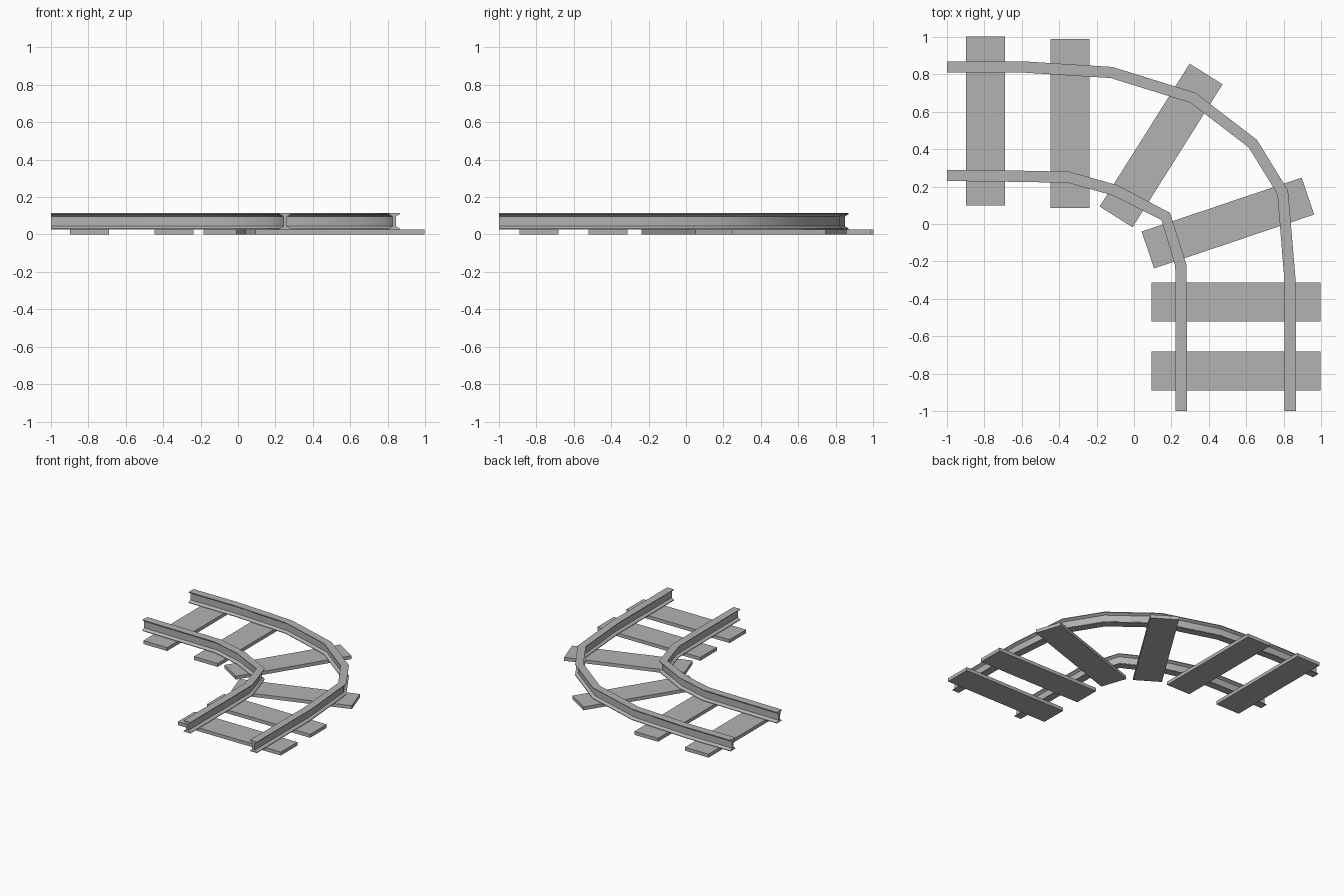
import bpy, bmesh
from math import radians
from mathutils import Vector, Matrix

cube = bpy.data.objects.get("Cube")
if cube:
    bpy.data.objects.remove(cube, do_unlink=True)

# Single grey colour for the whole track
GREY = (0.45, 0.45, 0.45, 1)
grey = bpy.data.materials.new("track_grey")
grey.use_nodes = True
grey.diffuse_color = GREY
for node in grey.node_tree.nodes:
    if node.type == 'BSDF_PRINCIPLED':
        node.inputs["Base Color"].default_value = GREY


def finish(name, bm):
    bmesh.ops.recalc_face_normals(bm, faces=bm.faces)
    mesh = bpy.data.meshes.new(name)
    bm.to_mesh(mesh)
    bm.free()
    mesh.materials.append(grey)
    obj = bpy.data.objects.new(name, mesh)
    bpy.context.collection.objects.link(obj)
    return obj


# I-beam cross-section: right half mirrored to the left (offset, height)
half = [(0.03, 0.026), (0.03, 0.031), (0.01, 0.044),
        (0.01, 0.096), (0.03, 0.109), (0.03, 0.114)]
profile = half + [(-u, z) for u, z in reversed(half)]


def rail(name, path):
    """Sweep the I-beam along a flat path of points."""
    pts = [Vector(p) for p in path]
    bm = bmesh.new()
    rings = []
    for i, p in enumerate(pts):
        before = (p - pts[i - 1]).normalized() if i else Vector((0, 0))
        after = (pts[i + 1] - p).normalized() if i < len(pts) - 1 else Vector((0, 0))
        t = (before + after).normalized()
        side = Vector((t.y, -t.x))
        rings.append([bm.verts.new((*(p + side * u), z)) for u, z in profile])
    n = len(profile)
    for a, b in zip(rings, rings[1:]):
        for k in range(n):
            bm.faces.new((a[k], a[(k + 1) % n], b[(k + 1) % n], b[k]))
    bm.faces.new(rings[0])
    bm.faces.new(rings[-1])
    obj = finish(name, bm)
    bpy.ops.object.select_all(action='DESELECT')
    obj.select_set(True)
    bpy.context.view_layer.objects.active = obj
    bpy.ops.object.shade_smooth_by_angle(angle=radians(50))


rail("outer_rail", [(-1, 0.84), (-0.6, 0.84), (-0.12, 0.81), (0.315, 0.675),
                    (0.635, 0.43), (0.795, 0.17), (0.835, -0.31), (0.835, -1)])
rail("inner_rail", [(-1, 0.26), (-0.6, 0.255), (-0.35, 0.25), (-0.1, 0.18),
                    (0.17, 0.04), (0.25, -0.22), (0.253, -0.5), (0.253, -1)])

# Sleepers: centre x, centre y, heading in degrees
LENGTH, WIDTH, THICK = 0.903, 0.208, 0.027
sleepers = [(-0.795, 0.55, 90), (-0.343, 0.537, 90), (0.145, 0.42, 57.8),
            (0.502, 0.005, 18.6), (0.546, -0.417, 0), (0.546, -0.785, 0)]
for i, (x, y, heading) in enumerate(sleepers, 1):
    bm = bmesh.new()
    bmesh.ops.create_cube(bm, size=1, matrix=(
        Matrix.Translation((x, y, THICK / 2))
        @ Matrix.Rotation(radians(heading), 4, 'Z')
        @ Matrix.Diagonal((LENGTH, WIDTH, THICK, 1))))
    finish(f"sleeper_{i}", bm)
